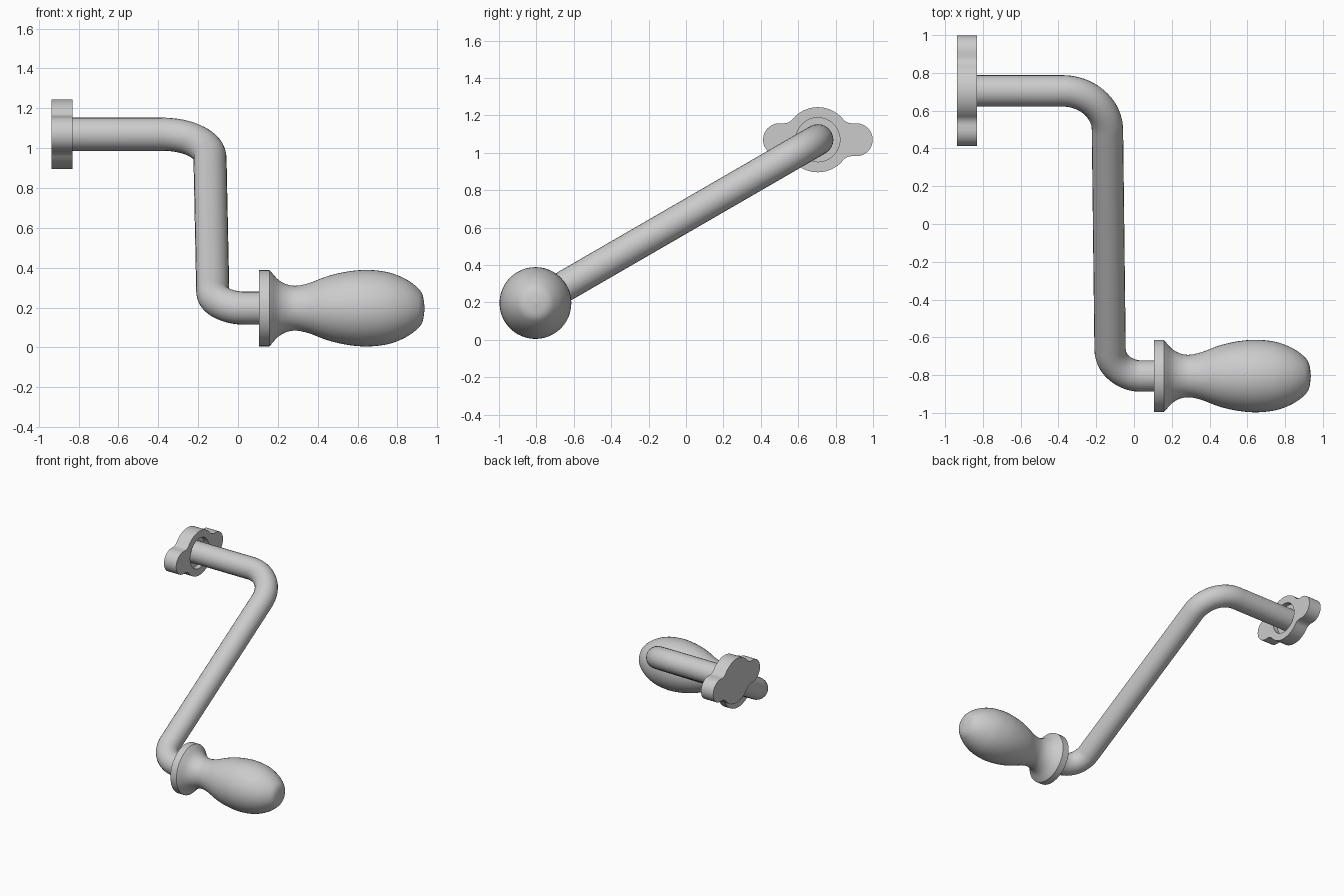
import bpy, bmesh
from math import sin, cos, pi, sqrt, atan2, tan, radians
from mathutils import Vector

cube = bpy.data.objects.get("Cube")
if cube:
    bpy.data.objects.remove(cube)

grey = bpy.data.materials.new("light grey")
grey.use_nodes = True
colour = (0.6, 0.6, 0.6, 1)
grey.diffuse_color = colour
grey.node_tree.nodes["Principled BSDF"].inputs["Base Color"].default_value = colour

HUB = Vector((-0.83, 0.705, 1.07))     # centre of the plate's inner face
GRIP = Vector((0.105, -0.805, 0.197))  # start of the handle
ROD = 0.083


def activate(obj):
    bpy.ops.object.select_all(action="DESELECT")
    obj.select_set(True)
    bpy.context.view_layer.objects.active = obj


def make_object(name, bm):
    bmesh.ops.recalc_face_normals(bm, faces=bm.faces)
    mesh = bpy.data.meshes.new(name)
    bm.to_mesh(mesh)
    bm.free()
    mesh.materials.append(grey)
    obj = bpy.data.objects.new(name, mesh)
    bpy.context.collection.objects.link(obj)
    return obj


def smooth(obj, angle=35):
    activate(obj)
    bpy.ops.object.shade_smooth_by_angle(angle=radians(angle))


def prism(name, outline, x0, x1):
    """Extrude a y-z outline along x."""
    bm = bmesh.new()
    face = bm.faces.new([bm.verts.new((x0, y, z)) for y, z in outline])
    ext = bmesh.ops.extrude_face_region(bm, geom=[face])
    verts = [v for v in ext["geom"] if isinstance(v, bmesh.types.BMVert)]
    bmesh.ops.translate(bm, verts=verts, vec=(x1 - x0, 0, 0))
    return make_object(name, bm)


def arc(cy, cz, r, a0, a1, n):
    return [(cy + r * cos(a0 + (a1 - a0) * i / n), cz + r * sin(a0 + (a1 - a0) * i / n))
            for i in range(n + 1)]


# Mounting plate: disc with two filleted ears and a round recess
disc, ear, ear_y, fillet = 0.174, 0.088, 0.205, 0.06
fz = ear + fillet
fy = sqrt((disc + fillet) ** 2 - fz ** 2)
meet = atan2(fz, fy)
quarter = (arc(ear_y, 0, ear, 0, pi / 2, 12)
           + arc(fy, fz, fillet, -pi / 2, meet - pi, 8)
           + arc(0, 0, disc, meet, pi / 2, 10)[1:])
half = quarter + [(-y, z) for y, z in reversed(quarter[:-1])]
outline = half + [(y, -z) for y, z in reversed(half[1:-1])]
plate = prism("mounting_plate", [(HUB.y + y, HUB.z + z) for y, z in outline],
              -0.937, HUB.x)
cutter = prism("recess_cutter", arc(HUB.y, HUB.z, 0.118, 0, 2 * pi, 48)[:-1],
               HUB.x - 0.04, HUB.x + 0.05)
cutter.hide_render = True
cut = plate.modifiers.new("recess", "BOOLEAN")
cut.operation = "DIFFERENCE"
cut.solver = "EXACT"
cut.object = cutter
activate(plate)
bpy.ops.object.modifier_apply(modifier=cut.name)
bpy.data.objects.remove(cutter)
smooth(plate)


# Crank rod: straight runs joined by round bends
def bend(before, corner, after, radius, n=20):
    u = (before - corner).normalized()
    v = (after - corner).normalized()
    half_angle = u.angle(v) / 2
    centre = corner + (u + v).normalized() * radius / sin(half_angle)
    reach = radius / tan(half_angle)
    a, b = corner + u * reach - centre, corner + v * reach - centre
    total = a.angle(b)
    return [centre + (a * sin(total * (1 - i / n)) + b * sin(total * i / n)) / sin(total)
            for i in range(n + 1)]


start = HUB - Vector((0.06, 0, 0))
upper = Vector((-0.143, HUB.y, HUB.z))
lower = Vector((-0.125, GRIP.y, GRIP.z))
end = GRIP + Vector((0.03, 0, 0))
path = [start, *bend(start, upper, lower, 0.24), *bend(upper, lower, end, 0.165), end]
curve = bpy.data.curves.new("crank_rod", "CURVE")
curve.dimensions = "3D"
curve.bevel_depth = ROD
curve.bevel_resolution = 10
curve.use_fill_caps = True
spline = curve.splines.new("POLY")
spline.points.add(len(path) - 1)
for point, co in zip(spline.points, path):
    point.co = (*co, 1)
curve.materials.append(grey)
rod = bpy.data.objects.new("crank_rod", curve)
bpy.context.collection.objects.link(rod)
activate(rod)
bpy.ops.object.convert(target="MESH")
smooth(bpy.context.object)


# Handle: flanged collar, narrow neck and rounded grip, turned about x
def spline_through(pts, n=6):
    pts = [Vector(p) for p in pts]
    ext = [2 * pts[0] - pts[1], *pts, 2 * pts[-1] - pts[-2]]
    out = []
    for p0, p1, p2, p3 in zip(ext, ext[1:], ext[2:], ext[3:]):
        for i in range(n):
            t = i / n
            out.append(p1 + (p2 - p0) * t / 2 + (2 * p0 - 5 * p1 + 4 * p2 - p3) * t * t / 2
                       + (3 * p1 - p0 - 3 * p2 + p3) * t ** 3 / 2)
    return out + [pts[-1]]


grip = spline_through([(0.158, 0.191), (0.21, 0.137), (0.275, 0.113), (0.35, 0.124),
                       (0.45, 0.161), (0.55, 0.184), (0.65, 0.192), (0.75, 0.181),
                       (0.83, 0.152), (0.89, 0.113), (0.925, 0.07), (0.937, 0)])
profile = [Vector((GRIP.x, 0)), Vector((GRIP.x, 0.191)), *grip]
bm = bmesh.new()
verts = [bm.verts.new((p.x, GRIP.y, GRIP.z + p.y)) for p in profile]
edges = [bm.edges.new(pair) for pair in zip(verts, verts[1:])]
bmesh.ops.spin(bm, geom=verts + edges, cent=GRIP, axis=(1, 0, 0), angle=2 * pi,
               steps=48, use_duplicate=False)
bmesh.ops.remove_doubles(bm, verts=bm.verts, dist=0.0002)
smooth(make_object("handle", bm))
